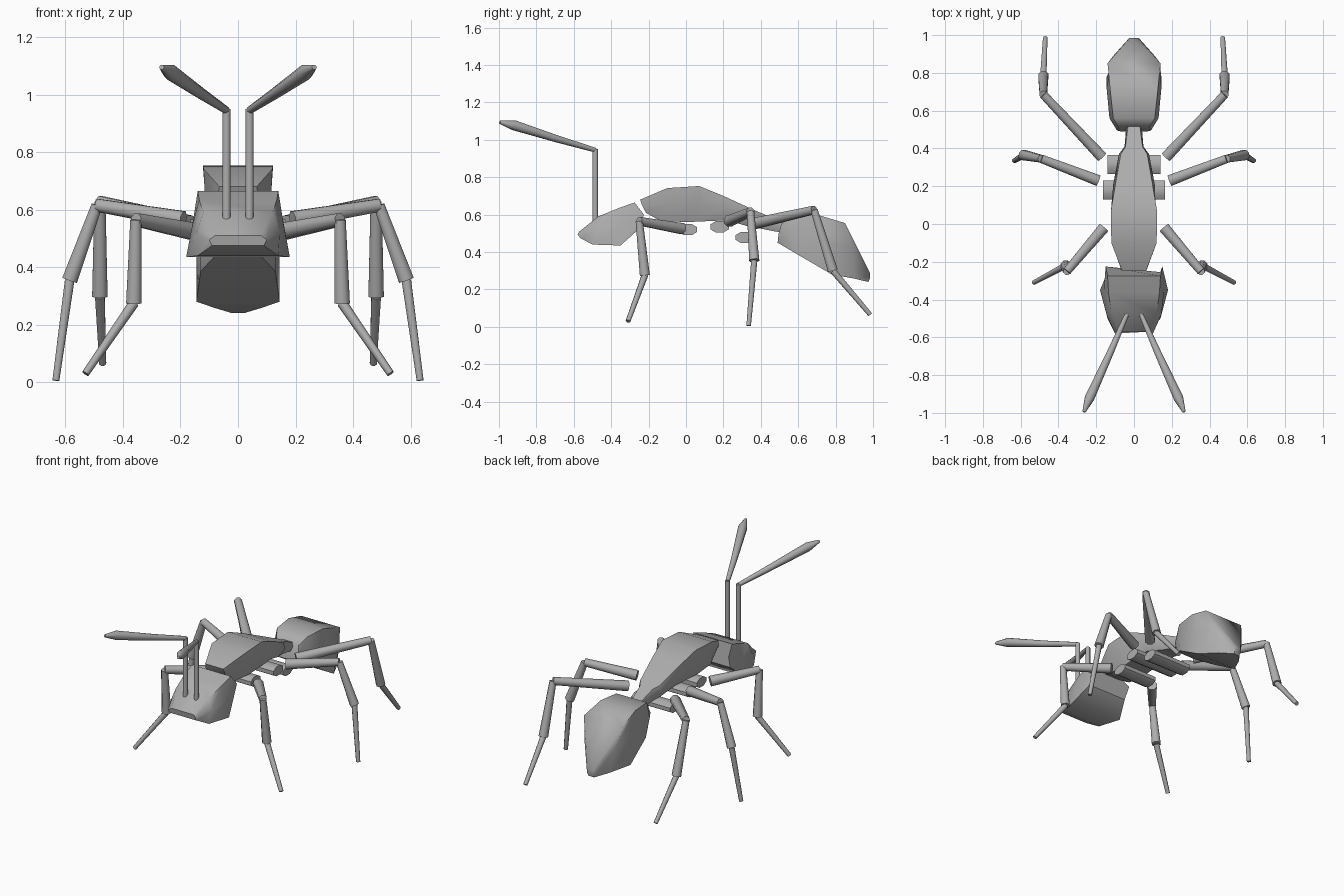
import bpy, bmesh
from math import cos, sin, tau
from mathutils import Vector

cube = bpy.data.objects.get("Cube")
if cube:
    bpy.data.objects.remove(cube, do_unlink=True)

GREY = (0.42, 0.42, 0.42, 1)
grey = bpy.data.materials.new("grey")
grey.use_nodes = True
grey.diffuse_color = GREY
grey.node_tree.nodes["Principled BSDF"].inputs["Base Color"].default_value = GREY


def loft(name, rings, mirror=False, sharp=0.9):
    """Skin a row of equal-sized point rings and close both ends."""
    bm = bmesh.new()
    loops = [[bm.verts.new(p) for p in ring] for ring in rings]
    n = len(loops[0])
    for a, b in zip(loops, loops[1:]):
        for i in range(n):
            j = (i + 1) % n
            bm.faces.new((a[i], a[j], b[j], b[i]))
    bm.faces.new(loops[0])
    bm.faces.new(loops[-1])
    bmesh.ops.recalc_face_normals(bm, faces=bm.faces)
    mesh = bpy.data.meshes.new(name)
    bm.to_mesh(mesh)
    bm.free()
    mesh.materials.append(grey)
    obj = bpy.data.objects.new(name, mesh)
    bpy.context.collection.objects.link(obj)
    bpy.ops.object.select_all(action="DESELECT")
    obj.select_set(True)
    bpy.context.view_layer.objects.active = obj
    bpy.ops.object.shade_smooth_by_angle(angle=sharp)
    if mirror:
        obj.modifiers.new("Mirror", "MIRROR").use_mirror_merge = False
    return obj


def body(name, stations):
    """Each station holds top, middle and bottom (y, z, half width)."""
    rings = []
    for station in stations:
        right = [(-w, y, z) for y, z, w in station]
        left = [(w, y, z) for y, z, w in reversed(station)]
        rings.append(right + left)
    return loft(name, rings)


def limb(name, points, radii, sides=8):
    """Straight tapered limb through points, mirrored to both sides."""
    pts = [Vector(p) for p in points]
    axis = (pts[-1] - pts[0]).normalized()
    ref = Vector((0, 1, 0)) if abs(axis.z) > 0.8 else Vector((0, 0, 1))
    u = axis.cross(ref).normalized()
    v = axis.cross(u)
    rings = [[p + r * (cos(tau * (i + .5) / sides) * u + sin(tau * (i + .5) / sides) * v)
              for i in range(sides)] for p, r in zip(pts, radii)]
    return loft(name, rings, mirror=True)


# Body sections
body("head", [
    ((-.57, .51, .08), (-.58, .495, .10), (-.565, .475, .09)),
    ((-.47, .59, .12), (-.48, .52, .145), (-.50, .44, .14)),
    ((-.36, .635, .135), (-.35, .54, .16), (-.35, .435, .18)),
    ((-.275, .665, .14), (-.225, .60, .15), (-.255, .52, .14)),
])
body("thorax", [
    ((-.245, .68, .065), (-.235, .65, .07), (-.215, .61, .06)),
    ((-.10, .742, .12), (-.11, .65, .115), (-.14, .568, .08)),
    ((.07, .753, .122), (.07, .66, .115), (.0, .56, .085)),
    ((.20, .70, .10), (.21, .64, .11), (.22, .57, .08)),
    ((.37, .622, .07), (.37, .58, .08), (.34, .535, .055)),
    ((.41, .605, .045), (.41, .56, .05), (.40, .525, .04)),
    ((.53, .55, .03), (.53, .53, .04), (.53, .50, .03)),
])
body("abdomen", [
    ((.51, .55, .08), (.495, .50, .09), (.49, .45, .07)),
    ((.56, .595, .11), (.56, .50, .13), (.60, .385, .13)),
    ((.70, .60, .125), (.72, .46, .145), (.78, .28, .145)),
    ((.85, .555, .14), (.89, .42, .11), (.90, .258, .08)),
    ((.985, .285, .02), (.985, .265, .025), (.975, .24, .02)),
])

# Stubs under the thorax that carry the legs
for name, y, z, reach in (("front", .01, .52, .12), ("middle", .18, .535, .165),
                          ("hind", .315, .478, .14)):
    ring = [(.05 * cos(tau * i / 8 + tau / 16) * 1.08, .03 * sin(tau * i / 8 + tau / 16) * 1.08)
            for i in range(8)]
    loft(name + "_hip", [[(x, y + a, z + b) for a, b in ring] for x in (-reach, reach)])

# Legs: hip, knee, ankle, foot
legs = {
    "front": ((.16, -.02, .525), (.355, -.25, .565), (.362, -.22, .275), (.53, -.31, .03)),
    "middle": ((.19, .23, .565), (.49, .345, .615), (.585, .365, .355), (.633, .335, .006)),
    "hind": ((.17, .355, .55), (.48, .685, .625), (.48, .785, .30), (.47, .985, .065)),
}
for name, (hip, knee, ankle, foot) in legs.items():
    limb(name + "_thighs", (hip, knee), (.032, .024))
    limb(name + "_shins", (knee, ankle), (.021, .029))
    limb(name + "_feet", (ankle, foot), (.018, .013))

# Elbowed antennae with club tips
limb("antenna_stalks", ((.04, -.485, .56), (.04, -.485, .95)), (.015, .015))
limb("antenna_clubs", ((.04, -.485, .945), (.13, -.69, 1.005), (.235, -.92, 1.078), (.265, -.995, 1.095)),
     (.013, .02, .028, .009))
